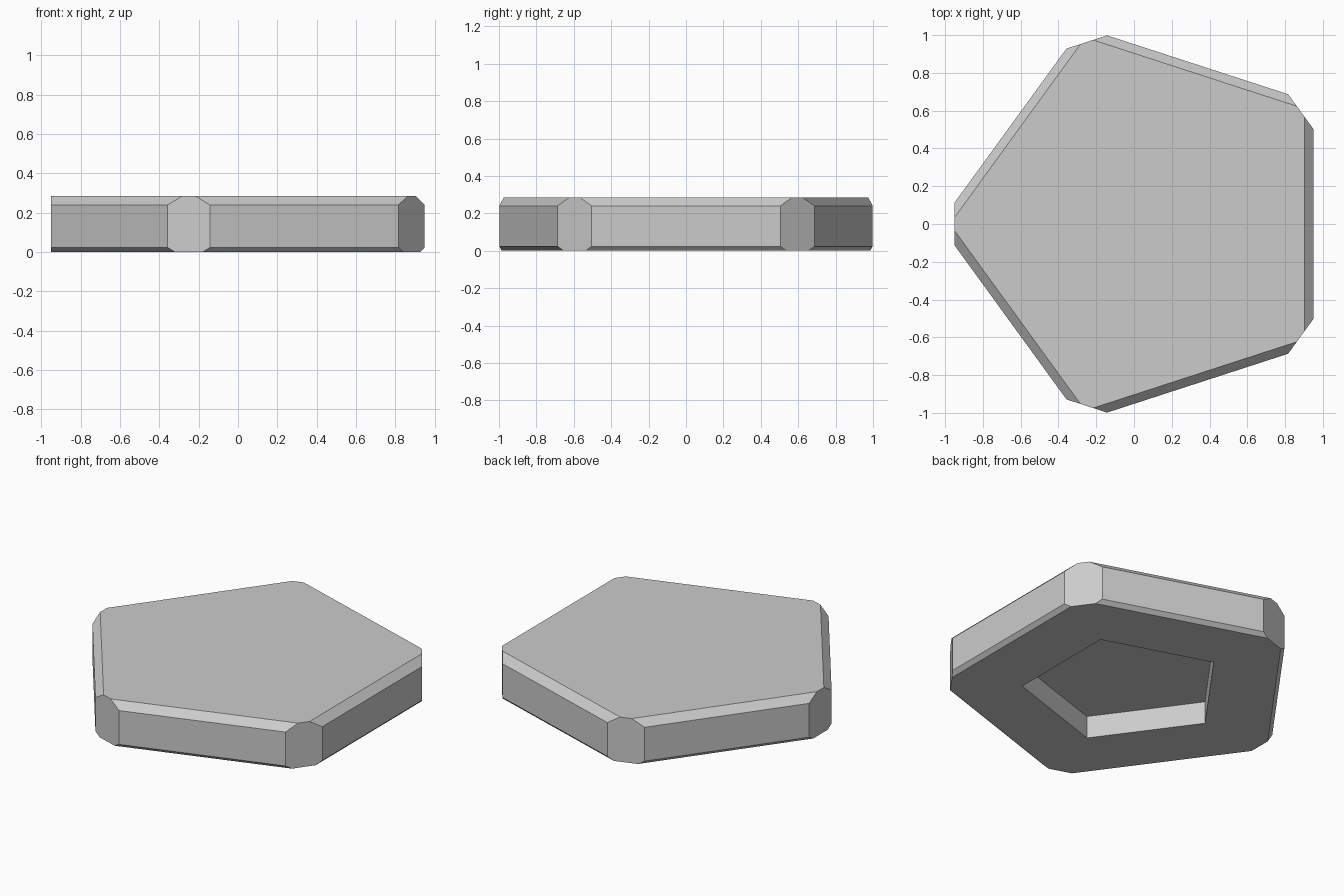
import bpy, bmesh, math
from mathutils import Vector

cube = bpy.data.objects.get("Cube")
if cube:
    bpy.data.objects.remove(cube, do_unlink=True)

# Main dimensions
CENTRE_X = 0.063      # pentagon centre
CORNER = 1.013        # centre to the flat corner facets
APOTHEM = 0.886       # centre to the long sides
HEIGHT = 0.285
STEP = math.radians(72)

grey = bpy.data.materials.new("light grey")
grey.use_nodes = True
colour = (0.6, 0.6, 0.6, 1)
grey.diffuse_color = colour
grey.node_tree.nodes["Principled BSDF"].inputs["Base Color"].default_value = colour


def corner_angles():
    return [math.radians(36) + i * STEP for i in range(5)]


def outline(bm, inset, z):
    """Pentagon with cut corners; inset moves only the long sides inward."""
    half = STEP / 2
    t = (APOTHEM - inset - CORNER * math.cos(half)) / math.sin(half)
    ring = []
    for a in corner_angles():
        out = Vector((math.cos(a), math.sin(a), 0))
        side = Vector((-out.y, out.x, 0))
        for s in (-t, t):
            p = out * CORNER + side * s
            ring.append(bm.verts.new((p.x + CENTRE_X, p.y, z)))
    return ring


def pentagon(bm, radius, z):
    return [bm.verts.new((CENTRE_X + radius * math.cos(a), radius * math.sin(a), z))
            for a in corner_angles()]


bm = bmesh.new()

# Body: bottom chamfer, straight wall, top chamfer
low = outline(bm, 0.024, 0)
wall_low = outline(bm, 0, 0.024)
wall_high = outline(bm, 0, HEIGHT - 0.045)
high = outline(bm, 0.046, HEIGHT)
for i in range(10):
    j = (i + 1) % 10
    if i % 2 == 0:    # corner facet, one flat octagon
        bm.faces.new((low[i], low[j], wall_low[j], wall_high[j],
                      high[j], high[i], wall_high[i], wall_low[i]))
    else:             # long side with its chamfers
        for a, b in ((low, wall_low), (wall_low, wall_high), (wall_high, high)):
            bm.faces.new((a[i], a[j], b[j], b[i]))
bm.faces.new(high)

# Underside rim and pentagonal recess
mouth = pentagon(bm, 0.6, 0)
floor = pentagon(bm, 0.6, 0.143)
for i in range(5):
    j = (i + 1) % 5
    bm.faces.new((low[2 * i], low[2 * i + 1], mouth[i]))
    bm.faces.new((low[2 * i + 1], low[2 * j], mouth[j], mouth[i]))
    bm.faces.new((mouth[i], mouth[j], floor[j], floor[i]))
bm.faces.new(floor)

bmesh.ops.recalc_face_normals(bm, faces=bm.faces)
mesh = bpy.data.meshes.new("pentagon_tile")
bm.to_mesh(mesh)
bm.free()
mesh.materials.append(grey)
tile = bpy.data.objects.new("pentagon_tile", mesh)
bpy.context.collection.objects.link(tile)
